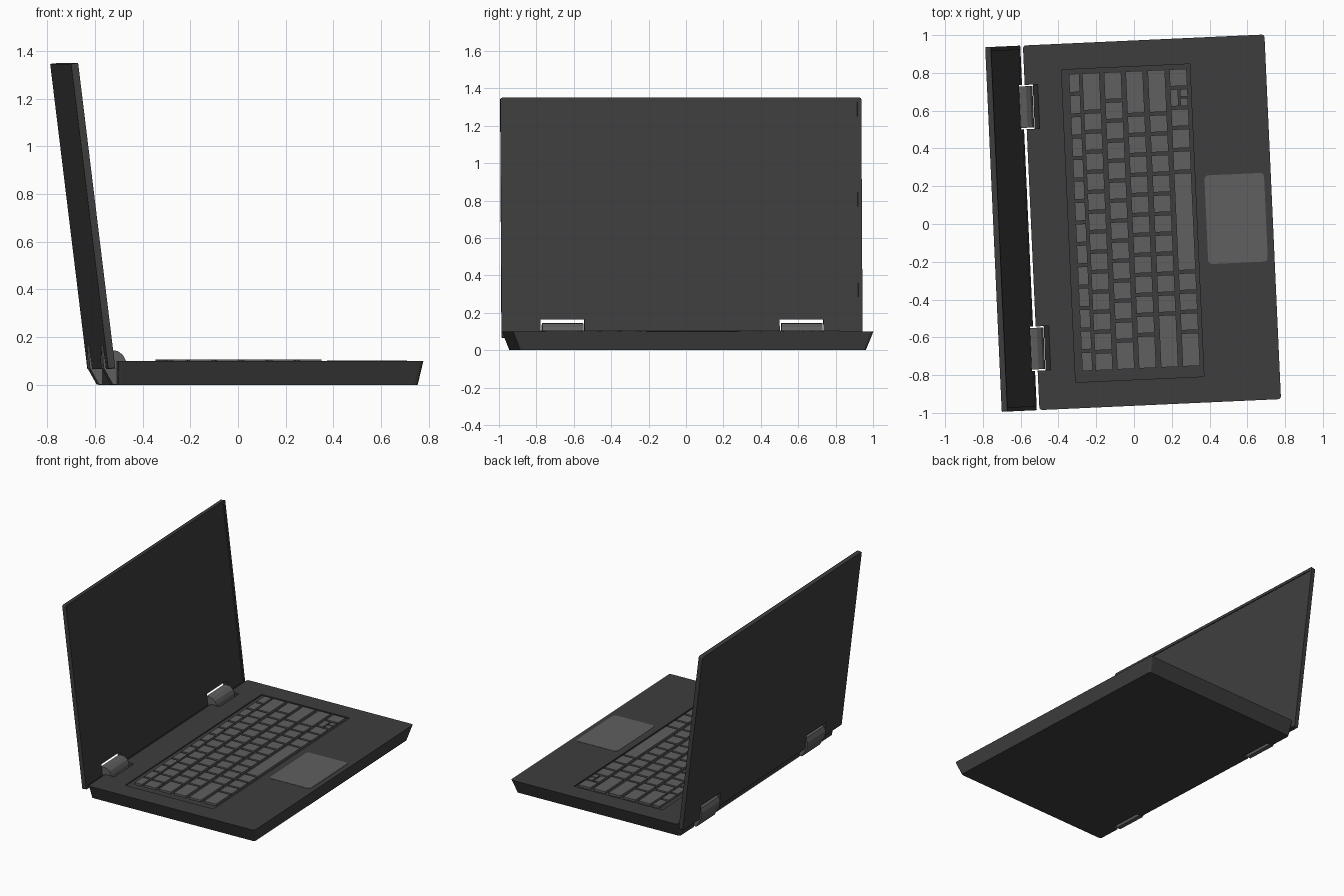
import bpy, bmesh, math
from mathutils import Matrix, Vector

if "Cube" in bpy.data.objects:
    bpy.data.objects.remove(bpy.data.objects["Cube"])

# whole model is turned slightly about z; everything is built in a straight local frame
PLACE = Matrix.Translation((0.095, 0.009, 0)) @ Matrix.Rotation(math.radians(2.6), 4, 'Z')


def material(name, v):
    m = bpy.data.materials.new(name)
    m.diffuse_color = (v, v, v, 1)
    m.use_nodes = True
    m.node_tree.nodes["Principled BSDF"].inputs["Base Color"].default_value = m.diffuse_color
    return m


BODY = material("dark grey body", 0.047)
KEYS = material("mid grey keys", 0.115)


def add(name, bm, mat, matrix=Matrix()):
    bmesh.ops.recalc_face_normals(bm, faces=bm.faces)
    me = bpy.data.meshes.new(name)
    bm.to_mesh(me)
    bm.free()
    me.transform(PLACE @ matrix)
    me.materials.append(mat)
    ob = bpy.data.objects.new(name, me)
    bpy.context.collection.objects.link(ob)
    return ob


def box(bm, x0, x1, y0, y1, z0, z1, radius=0.0, axis=2):
    """Box, with the edges along one axis optionally rounded."""
    m = Matrix.Translation(((x0 + x1) / 2, (y0 + y1) / 2, (z0 + z1) / 2)) @ \
        Matrix.Diagonal((x1 - x0, y1 - y0, z1 - z0, 1))
    vs = bmesh.ops.create_cube(bm, size=1, matrix=m)['verts']
    if radius:
        es = {e for v in vs for e in v.link_edges}
        es = [e for e in es if abs((e.verts[0].co - e.verts[1].co).normalized()[axis]) > 0.9]
        bmesh.ops.bevel(bm, geom=es, offset=radius, segments=3, profile=0.5, affect='EDGES')
    return bm


def prism(bm, profile, y0, y1):
    """Extrude an x-z outline along y."""
    f = bm.faces.new([bm.verts.new((x, y0, z)) for x, z in profile])
    r = bmesh.ops.extrude_face_region(bm, geom=[f])
    bmesh.ops.translate(bm, vec=(0, y1 - y0, 0),
                        verts=[g for g in r['geom'] if isinstance(g, bmesh.types.BMVert)])
    return bm


def cut(ob, cutter):
    cutter.hide_render = True
    cutter.hide_viewport = True
    mod = ob.modifiers.new("cut", 'BOOLEAN')
    mod.operation = 'DIFFERENCE'
    mod.solver = 'EXACT'
    mod.object = cutter


# base: tapers inward towards the bottom at the sides and front
bm = box(bmesh.new(), -0.64, 0.64, -0.966, 0.966, 0, 0.1, 0.015)
for v in bm.verts:
    if v.co.z < 0.05:
        v.co.y *= 0.926 / 0.966
        if v.co.x > 0:
            v.co.x -= 0.022
base = add("base", bm, BODY)

# shallow keyboard recess
cut(base, add("keyboard_cutter", box(bmesh.new(), -0.442, 0.238, -0.828, 0.828, 0.092, 0.12), BODY))

# hinge slots in the base and lid
bm = bmesh.new()
for s in (-1, 1):
    prism(bm, [(-0.568, 0.11), (-0.60, -0.01), (-0.66, -0.01), (-0.66, 0.11)],
          s * 0.64 - 0.117, s * 0.64 + 0.117)
cut(base, add("base_slot_cutter", bm, BODY))

# lid: leaning slab with a slightly sunken screen
bm = box(bmesh.new(), -0.03, 0, -0.966, 0.966, 0, 1.29, 0.008, 0)
front = max(bm.faces, key=lambda f: f.normal.x * f.calc_area())
bmesh.ops.inset_region(bm, faces=[front], thickness=0.022, depth=0)
bmesh.ops.inset_region(bm, faces=[front], thickness=0.001, depth=-0.005)
TILT = Matrix.Translation((-0.654, 0, 0.069)) @ Matrix.Rotation(math.radians(-6.95), 4, 'Y')
lid = add("lid", bm, BODY, TILT)
bm = bmesh.new()
for s in (-1, 1):
    box(bm, -0.76, -0.62, s * 0.64 - 0.117, s * 0.64 + 0.117, 0, 0.165)
cut(lid, add("lid_slot_cutter", bm, BODY))

# hinge barrels
HINGE = [(-0.60, 0.10), (-0.612, 0.125), (-0.635, 0.142), (-0.66, 0.146), (-0.685, 0.138),
         (-0.697, 0.11), (-0.693, 0.07), (-0.655, 0.002), (-0.625, 0.002), (-0.604, 0.05)]
for s, side in ((-1, "left"), (1, "right")):
    add("hinge_" + side, prism(bmesh.new(), HINGE, s * 0.64 - 0.11, s * 0.64 + 0.11), KEYS)

# keyboard: rows from the hinge forward, key widths in units from the right end
ROWS = [
    (-0.404, -0.349, [15 / 14] * 14),
    (-0.334, -0.242, [2] + [1] * 13),
    (-0.219, -0.127, [1.5] + [1] * 12 + [1.5]),
    (-0.104, -0.012, [2.25] + [1] * 11 + [1.75]),
    (0.013, 0.105, [2.25] + [1] * 10 + [2.75]),
    (0.128, 0.220, [1, 0, 1, 1.1, 1.1, 5, 1, 1, 1, 1.8]),
]
UNIT, GAP, TOP = 1.59 / 15, 0.008, 0.106
bm = bmesh.new()
for x0, x1, widths in ROWS:
    y = 0.812
    for w in widths:
        if w == 0:  # arrow cluster: two half-depth keys side by side, one split in two
            mid, h = (x0 + x1) / 2, y - UNIT / 2
            box(bm, x0, mid - 0.005, y - UNIT + GAP, y - GAP, 0.09, TOP)
            box(bm, mid + 0.005, x1, y - UNIT + GAP, h - 0.004, 0.09, TOP)
            box(bm, mid + 0.005, x1, h + 0.004, y - GAP, 0.09, TOP)
            y -= UNIT
        else:
            box(bm, x0, x1, y - w * UNIT + GAP, y - GAP, 0.09, TOP)
            y -= w * UNIT
add("keys", bm, KEYS)

# touchpad
add("touchpad", box(bmesh.new(), 0.288, 0.604, -0.235, 0.235, 0.097, 0.102, 0.02), KEYS)
